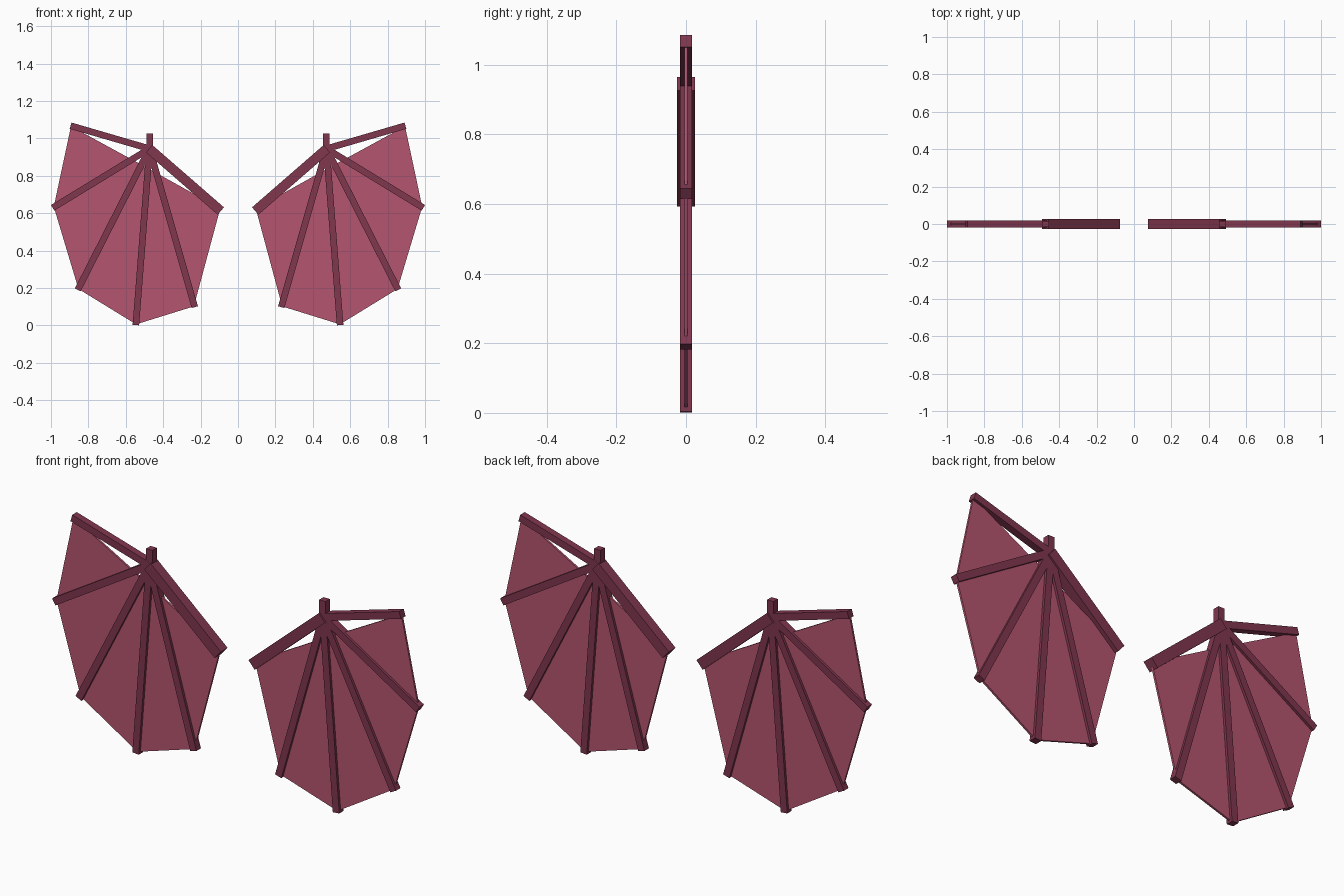
import bpy
import bmesh
from mathutils import Vector, Matrix

cube = bpy.data.objects.get("Cube")
if cube:
    bpy.data.objects.remove(cube, do_unlink=True)


def make_material(name, color):
    mat = bpy.data.materials.new(name)
    mat.use_nodes = True
    mat.diffuse_color = color
    mat.node_tree.nodes["Principled BSDF"].inputs["Base Color"].default_value = color
    return mat


bone_mat = make_material("dark wine", (0.216, 0.038, 0.076, 1))
skin_mat = make_material("rose", (0.456, 0.091, 0.162, 1))


def add_object(name, bm, mat):
    bmesh.ops.recalc_face_normals(bm, faces=bm.faces)
    mesh = bpy.data.meshes.new(name)
    bm.to_mesh(mesh)
    bm.free()
    mesh.materials.append(mat)
    obj = bpy.data.objects.new(name, mesh)
    bpy.context.collection.objects.link(obj)


def bar(name, start, end, size, side):
    """Square bar between two (x, z) points."""
    a = Vector((start[0] * side, 0, start[1]))
    b = Vector((end[0] * side, 0, end[1]))
    along = (b - a).normalized()
    depth = Vector((0, 1, 0))
    across = depth.cross(along)
    frame = Matrix((across * size, depth * size, along * (b - a).length)).transposed().to_4x4()
    bm = bmesh.new()
    bmesh.ops.create_cube(bm, size=1, matrix=Matrix.Translation((a + b) / 2) @ frame)
    add_object(name, bm, bone_mat)


def membrane(name, outline, thickness, side):
    """Flat skin stretched between the finger tips."""
    bm = bmesh.new()
    verts = [bm.verts.new((x * side, -thickness / 2, z)) for x, z in outline]
    face = bm.faces.new(verts)
    out = bmesh.ops.extrude_face_region(bm, geom=[face], use_keep_orig=True)
    moved = [v for v in out["geom"] if isinstance(v, bmesh.types.BMVert)]
    bmesh.ops.translate(bm, verts=moved, vec=(0, thickness, 0))
    add_object(name, bm, skin_mat)


joint = (0.473, 0.945)
shoulder = (0.092, 0.612)
tips = [(0.895, 1.068), (0.991, 0.629), (0.857, 0.19), (0.546, 0.002), (0.231, 0.098)]
skin_tips = [(0.893, 1.065), (0.985, 0.635), (0.853, 0.195), (0.545, 0.006), (0.236, 0.102)]

for label, side in (("left", 1), ("right", -1)):
    # Arm, thumb claw and the five fingers
    bar(label + "_wing_arm", shoulder, (0.475, 0.945), 0.052, side)
    bar(label + "_wing_thumb", (0.471, 0.93), (0.471, 1.026), 0.034, side)
    for i, tip in enumerate(tips):
        bar(f"{label}_wing_finger_{i + 1}", joint, tip, 0.035, side)
    # Skin between the fingers, with its inner corner below the joint
    membrane(label + "_wing_membrane", skin_tips + [(0.095, 0.625), (0.471, 0.835)], 0.01, side)
